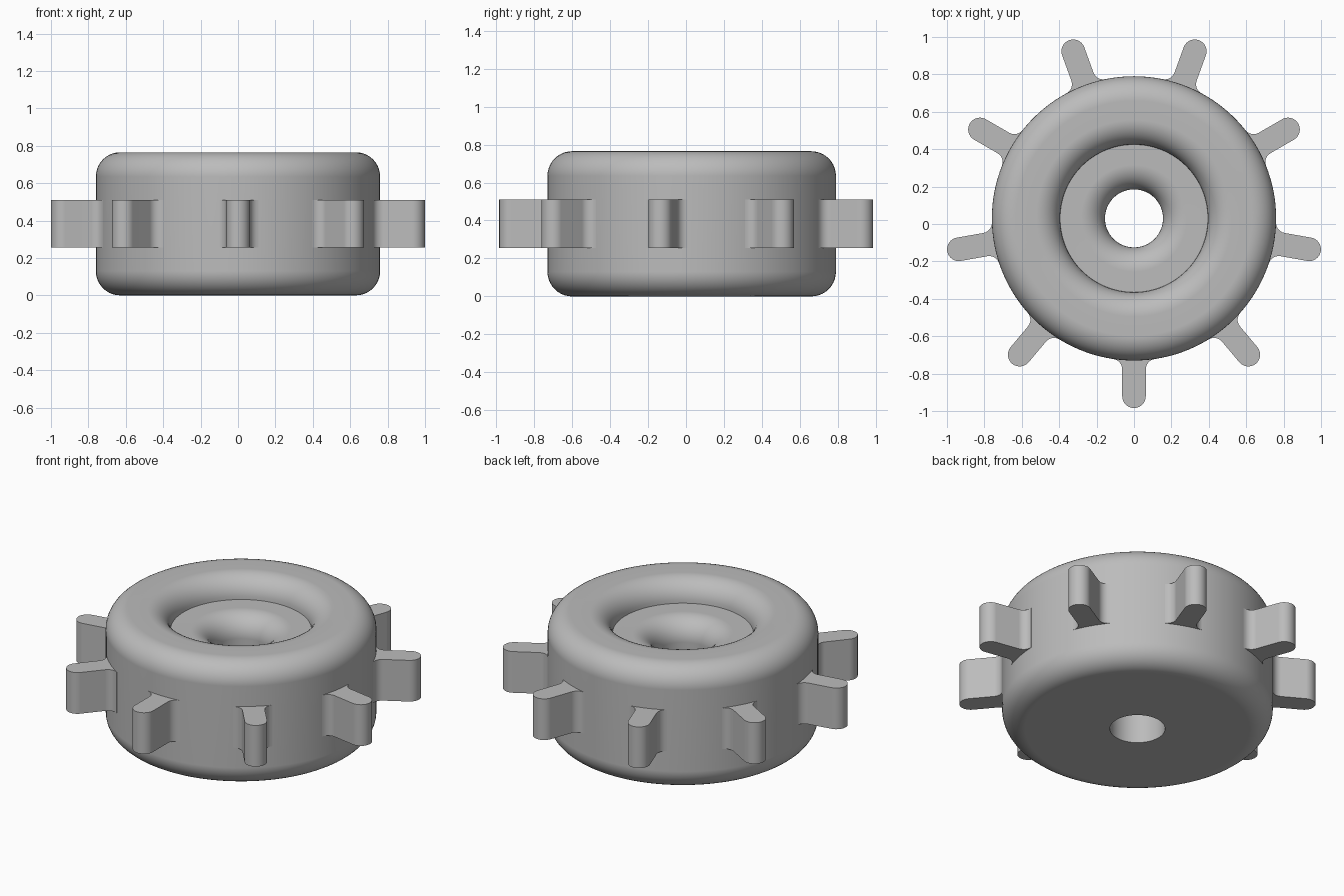
import bpy
import bmesh
from math import sin, cos, pi, radians, sqrt, atan2

cube = bpy.data.objects.get("Cube")
if cube:
    bpy.data.objects.remove(cube, do_unlink=True)

CENTRE_Y = 0.03
RADIUS, HEIGHT, FILLET = 0.76, 0.765, 0.13
HOLE, RECESS = 0.155, 0.395
FLOOR = HEIGHT - FILLET

grey = bpy.data.materials.new("plain grey")
grey.use_nodes = True
colour = (0.5, 0.5, 0.5, 1)
grey.diffuse_color = colour
grey.node_tree.nodes["Principled BSDF"].inputs["Base Color"].default_value = colour


def arc(cx, cy, r, start, end, steps=10):
    """Points on an arc, angles in radians."""
    return [(cx + r * cos(start + (end - start) * i / steps),
             cy + r * sin(start + (end - start) * i / steps)) for i in range(steps + 1)]


def finish(bm, name):
    bmesh.ops.recalc_face_normals(bm, faces=bm.faces)
    mesh = bpy.data.meshes.new(name)
    bm.to_mesh(mesh)
    bm.free()
    mesh.materials.append(grey)
    obj = bpy.data.objects.new(name, mesh)
    bpy.context.collection.objects.link(obj)
    obj.location.y = CENTRE_Y
    bpy.ops.object.select_all(action="DESELECT")
    obj.select_set(True)
    bpy.context.view_layer.objects.active = obj
    bpy.ops.object.shade_smooth_by_angle(angle=radians(35))
    normals = obj.modifiers.new("even shading", "WEIGHTED_NORMAL")
    normals.keep_sharp = True
    return obj


# Rounded wheel body: lathed section with a recessed top and a centre hole
section = [(HOLE, 0)]
section += arc(RADIUS - FILLET, FILLET, FILLET, -pi / 2, 0)
section += arc(RADIUS - FILLET, HEIGHT - FILLET, FILLET, 0, pi / 2)
section += arc(RECESS + FILLET, FLOOR, FILLET, pi / 2, pi)
section += arc(HOLE + FILLET, FLOOR - FILLET, FILLET, pi / 2, pi)
bm = bmesh.new()
verts = [bm.verts.new((r, 0, z)) for r, z in section]
edges = [bm.edges.new((a, b)) for a, b in zip(verts, verts[1:] + verts[:1])]
bmesh.ops.spin(bm, geom=verts + edges, cent=(0, 0, 0), axis=(0, 0, 1),
               angle=2 * pi, steps=128, use_merge=True)
bmesh.ops.remove_doubles(bm, verts=bm.verts, dist=0.0001)
finish(bm, "wheel_body")

# Round-tipped teeth, flared where they meet the body
HALF, TIP, FLARE = 0.063, 1.014, 0.055
Z_LOW, Z_HIGH = HEIGHT / 3, HEIGHT * 2 / 3
side = HALF + FLARE
root = sqrt((RADIUS + FLARE) ** 2 - side ** 2)
meet = atan2(side, root)
flare = arc(root, side, FLARE, pi + meet, 1.5 * pi, 6)
inner = [(RADIUS - 0.04, flare[0][1])]
outline = inner + flare + arc(TIP - HALF, 0, HALF, pi / 2, -pi / 2, 16)
outline += [(x, -y) for x, y in reversed(inner + flare)]

for i in range(9):
    turn = radians(-90 + 40 * i)
    bm = bmesh.new()
    face = bm.faces.new([bm.verts.new((x * cos(turn) - y * sin(turn),
                                       x * sin(turn) + y * cos(turn), Z_LOW))
                         for x, y in outline])
    top = bmesh.ops.extrude_face_region(bm, geom=[face])["geom"]
    bmesh.ops.translate(bm, vec=(0, 0, Z_HIGH - Z_LOW),
                        verts=[v for v in top if isinstance(v, bmesh.types.BMVert)])
    finish(bm, f"tooth_{i + 1}")
